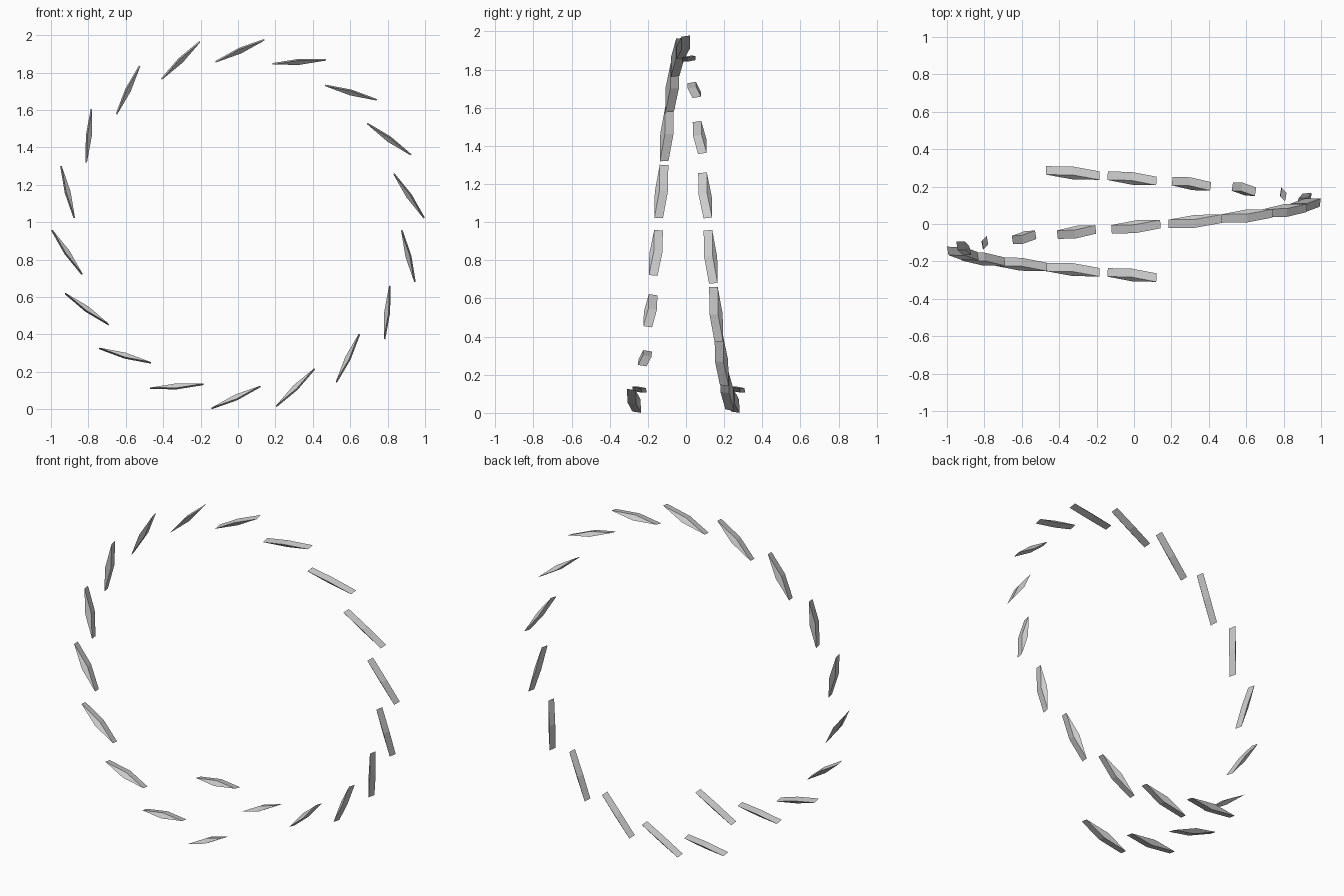
import bpy, bmesh
from math import radians, sin, cos
from mathutils import Matrix, Vector

if "Cube" in bpy.data.objects:
    bpy.data.objects.remove(bpy.data.objects["Cube"])

COUNT, STEP, RISE = 20, 20, 0.0287   # blades, degrees and depth per blade
RADIUS, CENTRE_Z, TILT = 0.927, 0.99, 25
OFFSET = 0.65                        # small turn of the whole ring, degrees

# One skewed diamond block: local x = length, y = depth, z = outward
edges = [Vector((0.1435, 0.002, 0.012)),
         Vector((0.0, 0.045, 0.008)),
         Vector((0.1435, 0.026, -0.012))]
bm = bmesh.new()
bmesh.ops.create_cube(bm, size=1)
bmesh.ops.transform(bm, matrix=Matrix(edges).transposed().to_4x4(), verts=bm.verts)
bmesh.ops.recalc_face_normals(bm, faces=bm.faces)
mesh = bpy.data.meshes.new("blade")
bm.to_mesh(mesh)
bm.free()

# Helix of blades winding round the depth axis, from bottom front to bottom back
for i in range(COUNT):
    angle = radians(270 - STEP * i - OFFSET)
    blade = bpy.data.objects.new(f"blade_{i + 1:02d}", mesh)
    blade.location = (RADIUS * cos(angle), (i - (COUNT - 1) / 2) * RISE,
                      CENTRE_Z + RADIUS * sin(angle))
    blade.rotation_euler = (0, radians(STEP * (i - 9) - TILT + OFFSET), 0)
    bpy.context.collection.objects.link(blade)
